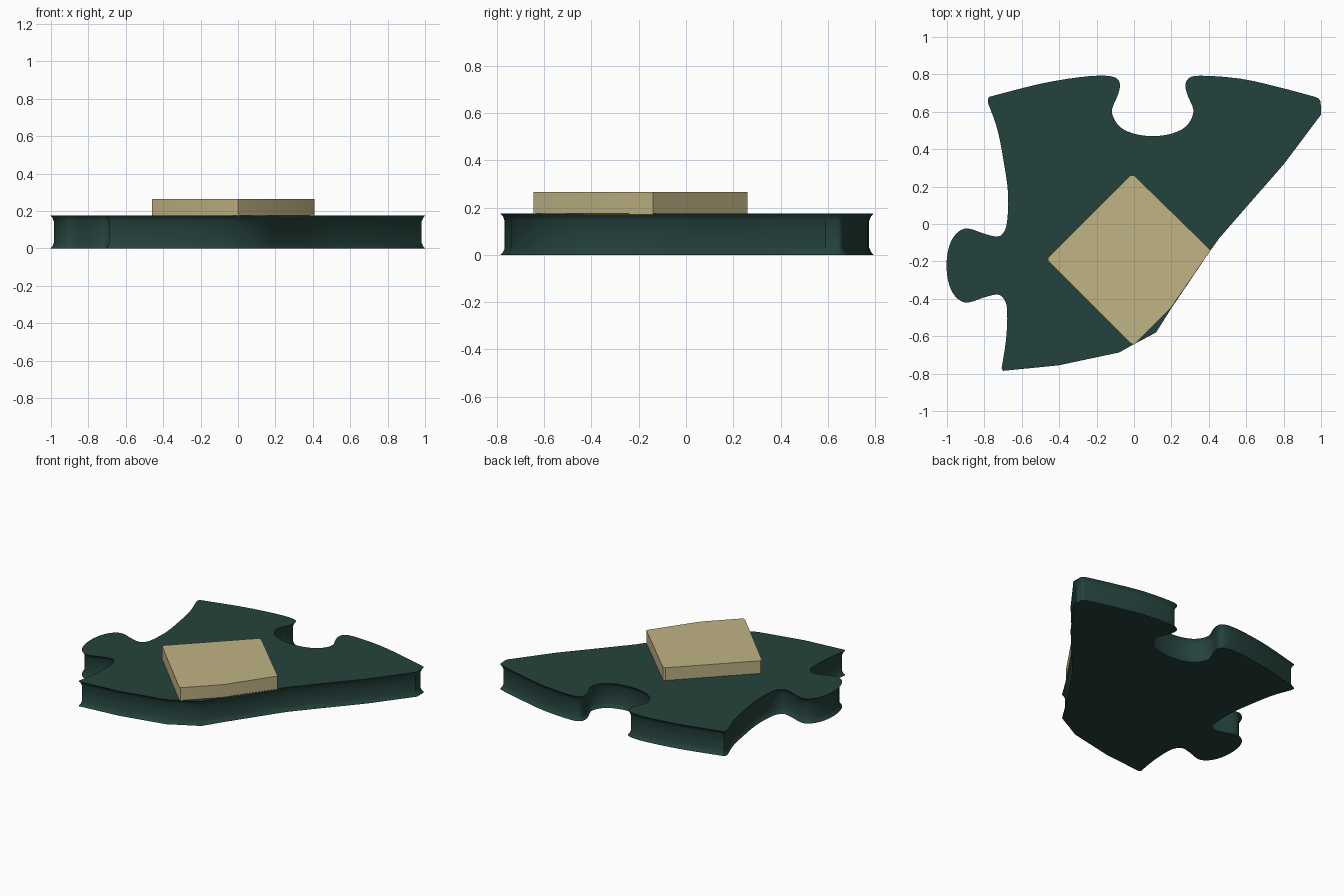
import bpy, bmesh, math
from mathutils import Vector

if "Cube" in bpy.data.objects:
    bpy.data.objects.remove(bpy.data.objects["Cube"])


def material(name, rgb):
    m = bpy.data.materials.new(name)
    m.diffuse_color = (*rgb, 1)
    m.use_nodes = True
    m.node_tree.nodes["Principled BSDF"].inputs["Base Color"].default_value = m.diffuse_color
    return m


def smooth_run(pts, steps=3):
    """Rounded path through the points (Catmull-Rom)."""
    p = [Vector(q) for q in pts]
    p = [p[0]] + p + [p[-1]]
    out = []
    for a, b, c, d in zip(p, p[1:], p[2:], p[3:]):
        for k in range(steps):
            t = k / steps
            out.append(0.5 * (2 * b + (c - a) * t + (2 * a - 5 * b + 4 * c - d) * t ** 2
                              + (3 * b - a - 3 * c + d) * t ** 3))
    return out + [p[-1]]


def inset(path, d):
    """Move a clockwise closed outline inwards by d."""
    out = []
    for i, p in enumerate(path):
        e1 = (p - path[i - 1]).normalized()
        e2 = (path[(i + 1) % len(path)] - p).normalized()
        n1, n2 = Vector((e1.y, -e1.x)), Vector((e2.y, -e2.x))
        n = (n1 + n2).normalized()
        out.append(p + n * d / max(n.dot(n1), 0.6))
    return out


def loft(name, path, levels, mat):
    """Stack the outline at (height, inset) levels and cap both ends."""
    bm = bmesh.new()
    rings = [[bm.verts.new((p.x, p.y, z)) for p in inset(path, d)] for z, d in levels]
    n = len(path)
    for lo, hi in zip(rings, rings[1:]):
        for i in range(n):
            j = (i + 1) % n
            bm.faces.new((lo[i], lo[j], hi[j], hi[i]))
    bm.faces.new(rings[0])
    bm.faces.new(rings[-1])
    bmesh.ops.recalc_face_normals(bm, faces=bm.faces)
    me = bpy.data.meshes.new(name)
    bm.to_mesh(me)
    bm.free()
    me.materials.append(mat)
    ob = bpy.data.objects.new(name, me)
    bpy.context.collection.objects.link(ob)
    bpy.ops.object.select_all(action='DESELECT')
    ob.select_set(True)
    bpy.context.view_layer.objects.active = ob
    bpy.ops.object.shade_smooth_by_angle(angle=math.radians(30))
    return ob


green = material("dark_green", (0.018, 0.055, 0.046))
tan = material("tan", (0.53, 0.46, 0.235))

# Socket in the back edge, mirrored about x = 0.1
half = [(.255, .793), (.19, .777), (.175, .735), (.19, .68), (.218, .61),
        (.20, .55), (.155, .505), (.08, .478)]
socket = ([(.1 - d, y) for d, y in half] + [(.1, .47)]
          + [(.1 + d, y) for d, y in reversed(half)])

# Knob on the left edge, mirrored about y = -0.222
half = [(-.678, .24), (-.695, .18), (-.73, .155), (-.80, .17), (-.887, .198),
        (-.94, .18), (-.98, .125), (-1, .045)]
knob = ([(x, -.222 - d) for x, d in half]
        + [(x, -.222 + d) for x, d in reversed(half)])

# Whole outline, clockwise from the back left corner
back = smooth_run([(-.755, .685), (-.5, .75), (-.29, .785)] + socket
                  + [(.57, .777), (.78, .73), (.96, .682)])
broken_edge = [Vector(p) for p in (
    (.985, .673), (.998, .655), (1, .585), (.80, .318), (.60, .09), (.455, -.077),
    (.41, -.14), (.2, -.45), (.118, -.58), (-.01, -.648), (-.08, -.687),
    (-.405, -.756), (-.70, -.785))]
left = smooth_run([(-.708, -.772), (-.684, -.617)] + knob
                  + [(-.673, .158), (-.694, .318), (-.73, .505), (-.78, .645)])
outline = back + broken_edge + left + [Vector((-.782, .668)), Vector((-.774, .68))]

# Puzzle piece with hollowed side walls
loft("puzzle_piece", outline,
     [(0, 0), (.012, .010), (.03, .018), (.145, .018), (.163, .010), (.175, 0)], green)

# Raised diamond tile, trimmed along the piece's edge
tile = [Vector(p) for p in ((-.02, .26), (0, .26), (.41, -.14), (.2, -.445),
                            (0, -.645), (-.02, -.635), (-.46, -.195), (-.46, -.18))]
loft("diamond_tile", tile, [(.17, 0), (.265, 0)], tan)
